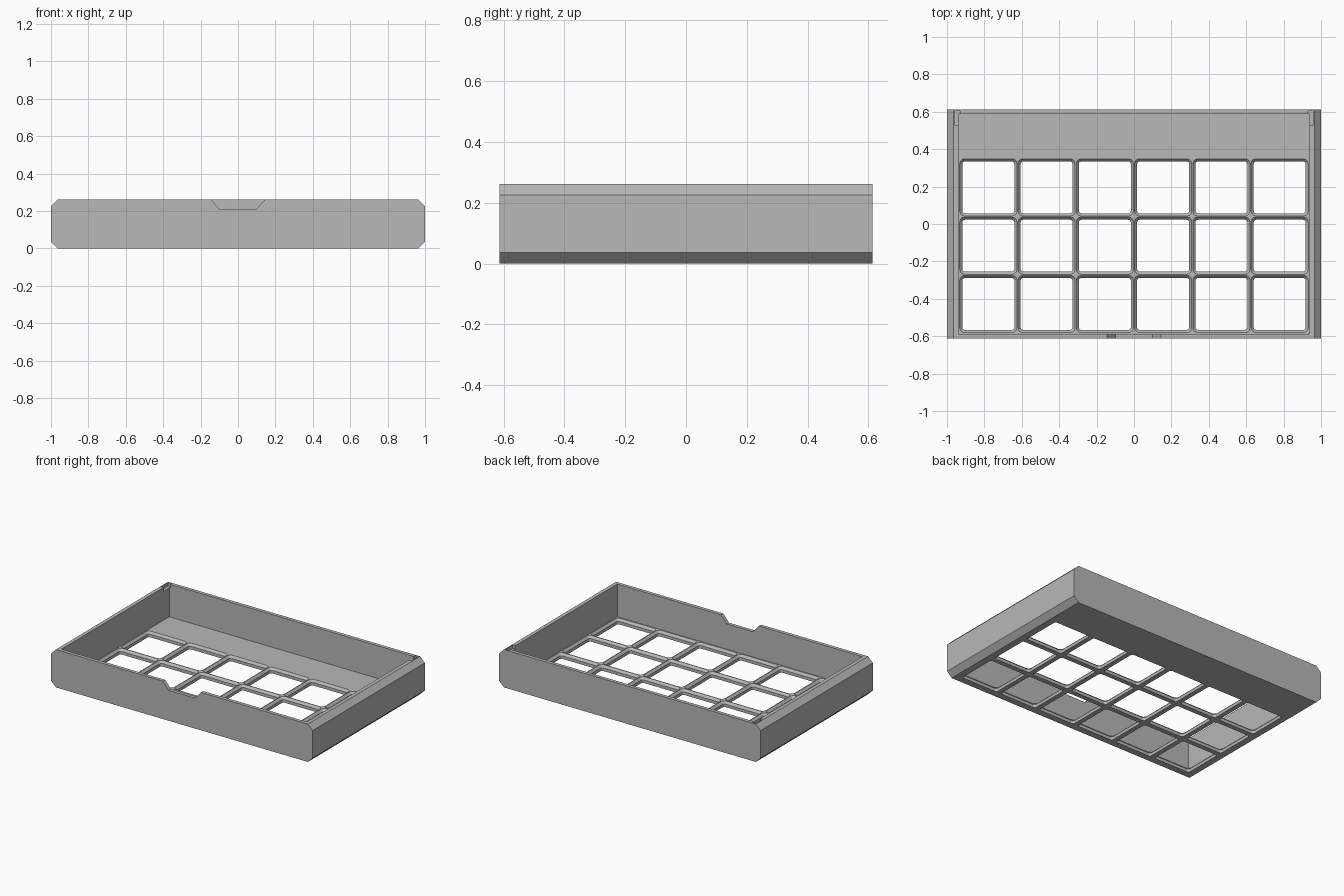
import bpy
import bmesh
from math import cos, sin, pi

if "Cube" in bpy.data.objects:
    bpy.data.objects.remove(bpy.data.objects["Cube"], do_unlink=True)

HALF_X, HALF_Y, HEIGHT = 1.0, 0.613, 0.262
CHAMFER, FLOOR = 0.036, 0.036
INNER_X, INNER_Y = 0.938, 0.589

gray = bpy.data.materials.new("plain_gray")
gray.use_nodes = True
gray.diffuse_color = (0.48, 0.48, 0.48, 1)
gray.node_tree.nodes["Principled BSDF"].inputs["Base Color"].default_value = (0.48, 0.48, 0.48, 1)


def loft(bm, rings):
    """Closed solid through matching rings of points."""
    loops = [[bm.verts.new(p) for p in ring] for ring in rings]
    n = len(loops[0])
    for a, b in zip(loops, loops[1:]):
        for i in range(n):
            j = (i + 1) % n
            bm.faces.new((a[i], a[j], b[j], b[i]))
    bm.faces.new(loops[0][::-1])
    bm.faces.new(loops[-1])


def box(bm, x0, x1, y0, y1, z0, z1):
    loft(bm, [[(x0, y0, z), (x1, y0, z), (x1, y1, z), (x0, y1, z)] for z in (z0, z1)])


def rounded_square(cx, cy, half, radius, z, steps=3):
    ring = []
    for quarter, (sx, sy) in enumerate([(1, 1), (-1, 1), (-1, -1), (1, -1)]):
        for k in range(steps + 1):
            a = (quarter + k / steps) * pi / 2
            ring.append((cx + sx * (half - radius) + radius * cos(a),
                         cy + sy * (half - radius) + radius * sin(a), z))
    return ring


def finish(name, bm):
    bmesh.ops.recalc_face_normals(bm, faces=bm.faces)
    mesh = bpy.data.meshes.new(name)
    bm.to_mesh(mesh)
    bm.free()
    mesh.materials.append(gray)
    obj = bpy.data.objects.new(name, mesh)
    bpy.context.scene.collection.objects.link(obj)
    return obj


# Tray body: chamfered end profile swept front to back
bm = bmesh.new()
c = CHAMFER
profile = [(HALF_X - c, 0), (HALF_X, c), (HALF_X, HEIGHT - c), (HALF_X - c, HEIGHT)]
profile += [(-x, z) for x, z in reversed(profile)]
loft(bm, [[(x, y, z) for x, z in profile] for y in (-HALF_Y, HALF_Y)])
tray = finish("tray", bm)

cutters = []

# Open interior
bm = bmesh.new()
box(bm, -INNER_X, INNER_X, -INNER_Y, INNER_Y, FLOOR, HEIGHT + 0.1)
cutters.append(finish("interior_cutter", bm))

# Floor windows with flared upper rims
bm = bmesh.new()
PITCH = 0.3115
for col in range(6):
    for row in range(3):
        cx, cy = (col - 2.5) * PITCH, -0.116 + (row - 1) * PITCH
        loft(bm, [rounded_square(cx, cy, half, r, z) for half, r, z in
                  [(0.139, 0.014, -0.05), (0.139, 0.014, FLOOR - 0.015),
                   (0.153, 0.026, FLOOR), (0.153, 0.026, FLOOR + 0.02)]])
cutters.append(finish("window_cutter", bm))

# Finger notch in the front wall
bm = bmesh.new()
loft(bm, [[(-0.1, y, 0.21), (0.1, y, 0.21), (0.145, y, HEIGHT),
           (0.145, y, HEIGHT + 0.05), (-0.145, y, HEIGHT + 0.05), (-0.145, y, HEIGHT)]
          for y in (-HALF_Y - 0.05, -INNER_Y + 0.05)])
cutters.append(finish("notch_cutter", bm))

# Latch slots at the rear corners
bm = bmesh.new()
for side in (-1, 1):
    x0, x1 = sorted((side * 0.93, side * 0.958))
    box(bm, x0, x1, 0.527, 0.605, HEIGHT - 0.025, HEIGHT + 0.05)
cutters.append(finish("slot_cutter", bm))

# Cut everything, then discard the cutters
for cutter in cutters:
    cutter.hide_render = True
    mod = tray.modifiers.new(cutter.name, 'BOOLEAN')
    mod.operation = 'DIFFERENCE'
    mod.solver = 'EXACT'
    mod.object = cutter
bpy.context.view_layer.update()
depsgraph = bpy.context.evaluated_depsgraph_get()
result = bpy.data.meshes.new_from_object(tray.evaluated_get(depsgraph))
tray.modifiers.clear()
tray.data = result
for cutter in cutters:
    bpy.data.objects.remove(cutter, do_unlink=True)
